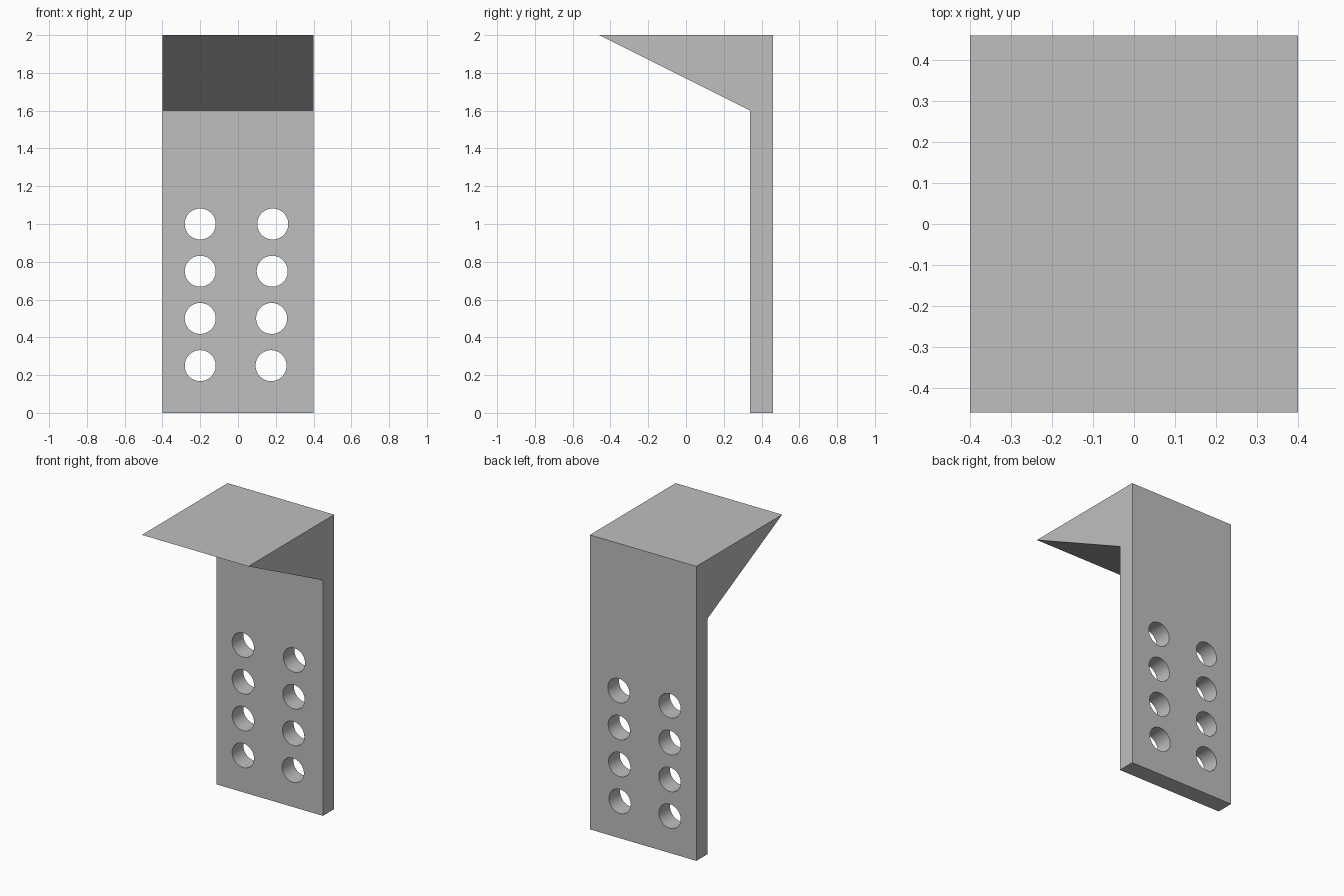
import bpy
import bmesh
import math
from mathutils import Matrix, Vector

if "Cube" in bpy.data.objects:
    bpy.data.objects.remove(bpy.data.objects["Cube"], do_unlink=True)

HALF_W = 0.4
BACK, FACE, TIP = 0.46, 0.34, -0.46
TOP, WEDGE_LOW = 2.0, 1.6
HOLE_R = 0.082

grey = bpy.data.materials.new("plain grey")
grey.use_nodes = True
colour = (0.52, 0.52, 0.52, 1)
grey.diffuse_color = colour
grey.node_tree.nodes["Principled BSDF"].inputs["Base Color"].default_value = colour


def finish(name, bm):
    bmesh.ops.recalc_face_normals(bm, faces=bm.faces)
    mesh = bpy.data.meshes.new(name)
    bm.to_mesh(mesh)
    bm.free()
    mesh.materials.append(grey)
    obj = bpy.data.objects.new(name, mesh)
    bpy.context.collection.objects.link(obj)
    return obj


def extrude_profile(name, profile):
    """Sweep a side profile of (y, z) points across the full width."""
    bm = bmesh.new()
    face = bm.faces.new([bm.verts.new((-HALF_W, y, z)) for y, z in profile])
    swept = bmesh.ops.extrude_face_region(bm, geom=[face])["geom"]
    verts = [g for g in swept if isinstance(g, bmesh.types.BMVert)]
    bmesh.ops.translate(bm, verts=verts, vec=Vector((2 * HALF_W, 0, 0)))
    return finish(name, bm)


# Upright plate and the wedge-shaped ledge on its front
plate = extrude_profile("upright_plate", [(FACE, 0), (BACK, 0), (BACK, TOP), (FACE, TOP)])
extrude_profile("wedge_ledge", [(FACE, WEDGE_LOW), (FACE, TOP), (TIP, TOP)])

# Hole cutters: two columns of four, the left column leaning slightly
bm = bmesh.new()
turn = Matrix.Rotation(math.pi / 2, 4, "X")
for row in range(4):
    z = 0.25 * (row + 1)
    for x in (-0.2, 0.175 + 0.003 * row):
        place = Matrix.Translation((x, (FACE + BACK) / 2, z)) @ turn
        bmesh.ops.create_cone(bm, cap_ends=True, segments=64, radius1=HOLE_R,
                              radius2=HOLE_R, depth=0.3, matrix=place)
cutter = finish("hole_cutter", bm)
cutter.hide_render = True

# Cut the holes and drop the cutter
cut = plate.modifiers.new("holes", "BOOLEAN")
cut.operation = "DIFFERENCE"
cut.solver = "EXACT"
cut.object = cutter
bpy.ops.object.select_all(action="DESELECT")
plate.select_set(True)
bpy.context.view_layer.objects.active = plate
bpy.ops.object.modifier_apply(modifier=cut.name)
bpy.data.objects.remove(cutter, do_unlink=True)
bpy.ops.object.shade_smooth_by_angle(angle=math.radians(30))
